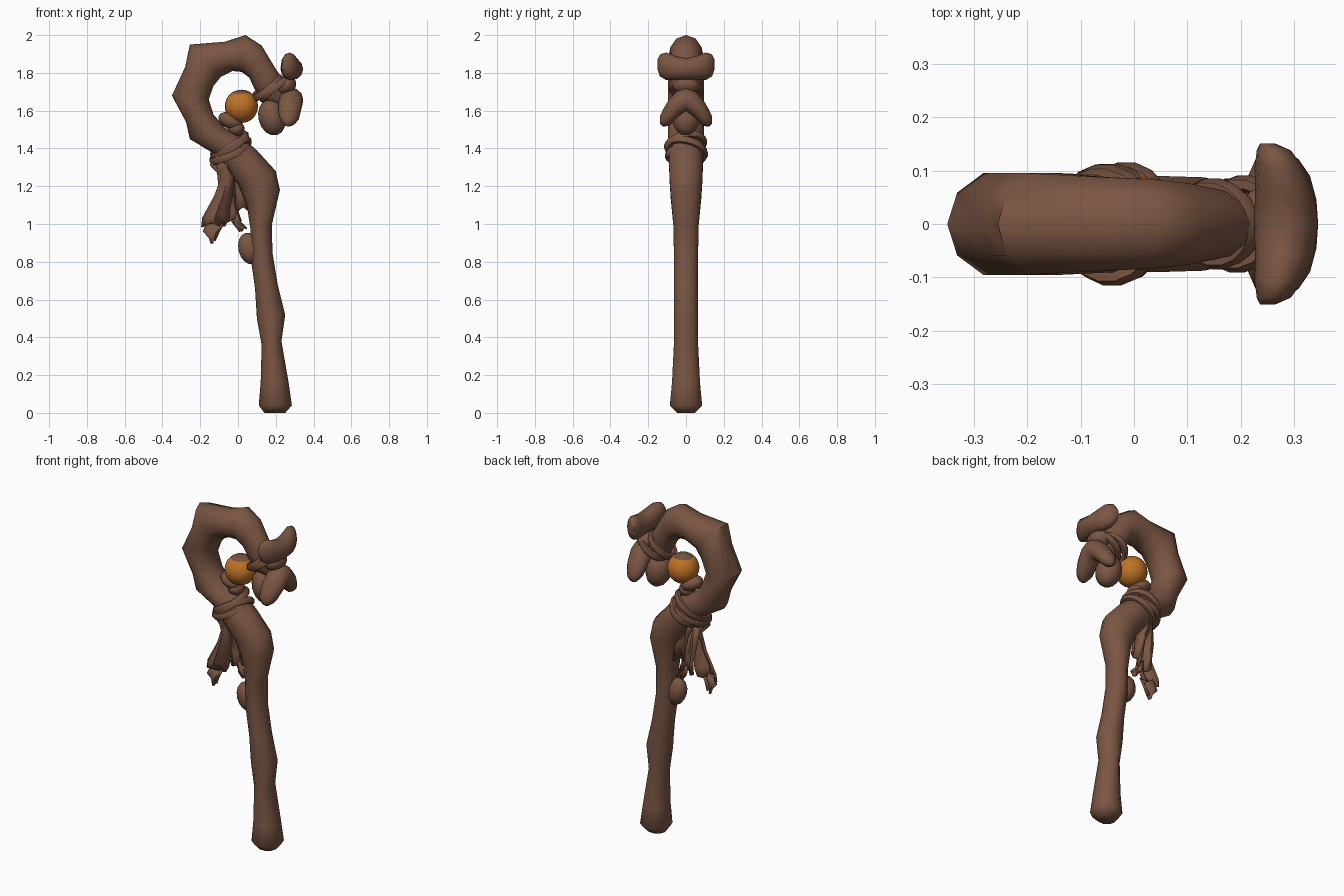
import bpy, bmesh, math
from mathutils import Vector, Matrix

if "Cube" in bpy.data.objects:
    bpy.data.objects.remove(bpy.data.objects["Cube"])


def material(name, rgb):
    m = bpy.data.materials.new(name)
    m.diffuse_color = (*rgb, 1)
    m.use_nodes = True
    m.node_tree.nodes["Principled BSDF"].inputs["Base Color"].default_value = m.diffuse_color
    return m


WOOD = material("brown wood", (0.195, 0.092, 0.055))
AMBER = material("amber orange", (0.52, 0.17, 0.02))
CAP = material("dull brown", (0.17, 0.085, 0.055))


def finish(name, bm, mats=(WOOD,), angle=50):
    bmesh.ops.recalc_face_normals(bm, faces=bm.faces)
    me = bpy.data.meshes.new(name)
    bm.to_mesh(me)
    bm.free()
    for m in mats:
        me.materials.append(m)
    ob = bpy.data.objects.new(name, me)
    bpy.context.collection.objects.link(ob)
    bpy.ops.object.select_all(action='DESELECT')
    ob.select_set(True)
    bpy.context.view_layer.objects.active = ob
    bpy.ops.object.shade_smooth_by_angle(angle=math.radians(angle))
    return ob


def loft(name, rings, sides=10, closed=False):
    """Skin elliptical rings given as (centre, half axis u, half axis v)."""
    bm = bmesh.new()
    rows = []
    for c, u, v in rings:
        rows.append([bm.verts.new(Vector(c) + Vector(u) * math.cos(a) + Vector(v) * math.sin(a))
                     for a in (2 * math.pi * i / sides for i in range(sides))])
    pairs = list(zip(rows, rows[1:])) + ([(rows[-1], rows[0])] if closed else [])
    for a, b in pairs:
        for i in range(sides):
            j = (i + 1) % sides
            bm.faces.new((a[i], a[j], b[j], b[i]))
    if not closed:
        bm.faces.new(rows[0])
        bm.faces.new(rows[-1])
    return finish(name, bm)


def blob(name, loc, size, tilt=0, seg=12, rings=8):
    bm = bmesh.new()
    bmesh.ops.create_uvsphere(bm, u_segments=seg, v_segments=rings, radius=1,
                              matrix=Matrix.Translation(loc) @ Matrix.Rotation(tilt, 4, 'Y')
                              @ Matrix.Diagonal((*size, 1)))
    return finish(name, bm)


def band(name, left, right, ry, thick, skew=0.0):
    """Cord loop round the staff between two silhouette points."""
    l, r = Vector((left[0], 0, left[1])), Vector((right[0], 0, right[1]))
    c, u = (l + r) / 2, (r - l) / 2
    n = u.normalized().cross(Vector((0, 1, 0)))
    rings = []
    for i in range(18):
        a = 2 * math.pi * i / 18
        out = u * math.cos(a) + Vector((0, ry, 0)) * math.sin(a)
        rings.append((c + out + n * skew * math.sin(a), out.normalized() * thick, n * thick * 1.3))
    return loft(name, rings, 6, True)


# Crooked staff: left x,z / right x,z / half depth, from foot to hook tip
profile = [
    (.14, 0, .25, 0, .05), (.11, .04, .285, .04, .09), (.12, .16, .268, .16, .078),
    (.125, .36, .23, .38, .067), (.1, .5, .25, .52, .068), (.09, .66, .21, .68, .066),
    (.07, .8, .182, .85, .067), (.065, .98, .18, 1.0, .07), (.045, 1.11, .222, 1.18, .085),
    (0, 1.21, .2, 1.28, .092), (-.08, 1.3, .1, 1.39, .095), (-.14, 1.38, .02, 1.46, .095),
    (-.255, 1.45, -.07, 1.51, .1), (-.275, 1.54, -.13, 1.58, .1), (-.35, 1.68, -.155, 1.66, .1),
    (-.28, 1.83, -.13, 1.73, .1), (-.255, 1.95, -.09, 1.78, .1), (-.07, 1.965, -.03, 1.81, .092),
    (.04, 2.0, .02, 1.805, .088), (.125, 1.945, .06, 1.775, .08), (.2, 1.82, .085, 1.72, .068),
    (.25, 1.75, .13, 1.65, .055), (.25, 1.68, .2, 1.63, .03)]
loft("staff", [(((a + c) / 2, 0, (b + d) / 2), ((c - a) / 2, 0, (d - b) / 2), (0, ry, 0))
               for a, b, c, d, ry in profile])

# Knot on the shaft
blob("shaft_knot", (.06, 0, .87), (.058, .05, .085), -.25)

# Amber orb with a dull cap on top
bm = bmesh.new()
bmesh.ops.create_uvsphere(bm, u_segments=20, v_segments=14, radius=.088,
                          matrix=Matrix.Translation((.018, 0, 1.623)))
for f in bm.faces:
    f.material_index = 1 if f.calc_center_median().z > 1.623 + .062 else 0
finish("orb", bm, (AMBER, CAP))
blob("orb_seat", (-.04, 0, 1.545), (.068, .06, .042), .45)
blob("orb_seat_foot", (-.01, 0, 1.505), (.045, .05, .04))

# Cord wraps round the bend and round the hook tip
for i, (l, r, ry, sk) in enumerate([((-.13, 1.36), (.04, 1.475), .096, .02),
                                    ((-.11, 1.335), (.055, 1.445), .1, -.025),
                                    ((-.135, 1.335), (.05, 1.41), .097, .012)]):
    band(f"bend_wrap_{i + 1}", l, r, ry, .017, sk)
for i, (l, r, ry, sk) in enumerate([((.09, 1.67), (.22, 1.775), .07, .012),
                                    ((.13, 1.66), (.27, 1.765), .075, -.012)]):
    band(f"tip_wrap_{i + 1}", l, r, ry, .017, sk)


# Shelf-like lobes at the hook tip: half list of (y, x, z, rx, rz), mirrored
def lobe(name, half):
    full = [(-y, *k) for y, *k in half] + half[-2::-1]
    loft(name, [((x, y, z), (rx, 0, 0), (0, 0, rz)) for y, x, z, rx, rz in full], 12)


lobe("upper_lobe", [(.151, .25, 1.845, .014, .025), (.138, .262, 1.84, .032, .058),
                    (.105, .272, 1.835, .046, .073), (.055, .282, 1.825, .055, .064),
                    (0, .285, 1.82, .06, .058)])
lobe("lower_lobe", [(.138, .265, 1.55, .015, .02), (.122, .268, 1.56, .04, .045),
                    (.09, .272, 1.59, .058, .07), (.045, .278, 1.635, .064, .07),
                    (0, .28, 1.66, .065, .062)])
blob("inner_lobe", (.18, 0, 1.565), (.072, .075, .098), -.25)
blob("lobe_stem", (.25, 0, 1.735), (.06, .075, .05), -.4)


# Torn cloth hanging from the wraps: rows of (left x, right x, z, y)
def cloth(name, rows, fold=.02):
    bm = bmesh.new()
    grid = []
    for k, (xl, xr, z, y) in enumerate(rows):
        grid.append([bm.verts.new((xl + (xr - xl) * t, y + fold * math.sin(t * 6 + k * .5),
                                   z + .012 * math.sin(t * 7 + k))) for t in (0, .25, .5, .75, 1)])
    for a, b in zip(grid, grid[1:]):
        for i in range(4):
            bm.faces.new((a[i], a[i + 1], b[i + 1], b[i]))
    ob = finish(name, bm)
    mod = ob.modifiers.new("thickness", 'SOLIDIFY')
    mod.thickness = .014
    mod.offset = 0


cloth("cloth_front", [(-.135, -.04, 1.36, -.03), (-.145, -.03, 1.3, -.035), (-.09, -.025, 1.24, -.04),
                      (-.12, -.035, 1.15, -.04), (-.185, -.05, 1.04, -.035), (-.19, -.07, .995, -.03)], .025)
cloth("cloth_front_tail", [(-.165, -.075, 1.0, -.03), (-.185, -.1, .95, -.035), (-.145, -.125, .905, -.03)], .012)
cloth("cloth_back", [(-.09, .0, 1.34, .035), (-.06, .02, 1.25, .04), (-.03, .04, 1.17, .035),
                     (-.02, .05, 1.08, .03)])
cloth("cloth_middle", [(-.11, -.03, 1.3, .02), (-.1, -.02, 1.18, .03), (-.08, -.01, 1.08, .035),
                       (-.08, .015, 1.02, .03)])
cloth("cloth_back_tail", [(-.035, -.005, 1.05, .03), (-.03, .01, 1.0, .03), (0, .045, .97, .025)], .008)
blob("cloth_knot", (-.1, 0, 1.345), (.045, .05, .035), -.5)
